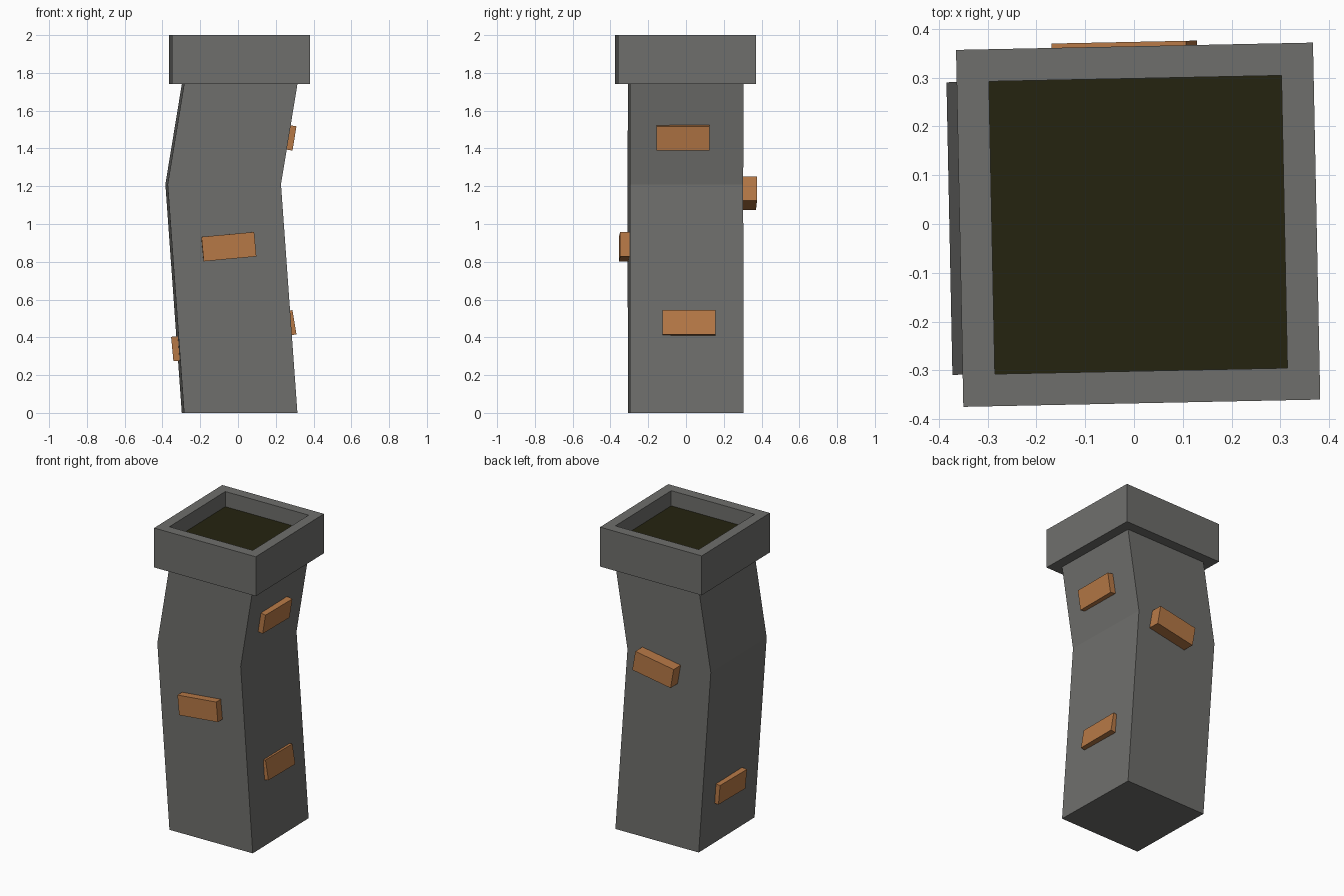
import bpy, bmesh, math
from mathutils import Matrix, Vector

if "Cube" in bpy.data.objects:
    bpy.data.objects.remove(bpy.data.objects["Cube"])

TWIST = math.radians(1.17)                      # whole chimney is turned slightly
BASE = Matrix.Translation((0.0085, -0.0015, 0)) @ Matrix.Rotation(TWIST, 4, 'Z')


def material(name, rgb):
    m = bpy.data.materials.new(name)
    m.diffuse_color = (*rgb, 1)
    m.use_nodes = True
    m.node_tree.nodes["Principled BSDF"].inputs["Base Color"].default_value = m.diffuse_color
    return m


stone = material("grey_stone", (0.158, 0.158, 0.150))
brick = material("orange_brick", (0.47, 0.19, 0.062))
soot = material("dark_soot", (0.018, 0.017, 0.005))


def finish(name, bm, mats):
    bmesh.ops.recalc_face_normals(bm, faces=bm.faces)
    me = bpy.data.meshes.new(name)
    bm.to_mesh(me)
    bm.free()
    for m in mats:
        me.materials.append(m)
    ob = bpy.data.objects.new(name, me)
    bpy.context.collection.objects.link(ob)
    return ob


def square_loft(name, rings, mats, end_material=0):
    """Join square rings (half width, x shift, z) and close both ends."""
    bm = bmesh.new()
    loops = [[bm.verts.new(BASE @ Vector((sx * h + dx, sy * h, z)))
              for sx, sy in ((-1, -1), (1, -1), (1, 1), (-1, 1))]
             for h, dx, z in rings]
    for a, b in zip(loops, loops[1:]):
        for i in range(4):
            j = (i + 1) % 4
            bm.faces.new((a[i], a[j], b[j], b[i]))
    bm.faces.new(loops[0][::-1])
    bm.faces.new(loops[-1]).material_index = end_material
    return finish(name, bm, mats)


# Bent shaft
square_loft("chimney_shaft",
            [(0.3, 0, 0), (0.3, -0.087, 1.21), (0.3, 0, 1.74)], [stone])

# Cap with a sunken sooty opening
square_loft("chimney_cap",
            [(0.366, 0, 1.74), (0.366, 0, 2.0), (0.3, 0, 2.0), (0.3, 0, 1.9)],
            [stone, soot], 1)


def add_brick(name, centre, facing, lean=0, roll=0, depth=0.09):
    """Brick whose outer face centre is given; local -y points outwards."""
    bm = bmesh.new()
    bmesh.ops.create_cube(bm, size=1)
    m = (Matrix.Translation(centre)
         @ Matrix.Rotation(math.radians(facing) + TWIST, 4, 'Z')
         @ Matrix.Rotation(math.radians(lean), 4, 'X')
         @ Matrix.Rotation(math.radians(roll), 4, 'Y')
         @ Matrix.Translation((0, depth / 2, 0))
         @ Matrix.Diagonal((0.28, depth, 0.13, 1)))
    bm.transform(m)
    finish(name, bm, [brick])


# Loose bricks standing out of each side
add_brick("front_brick", (-0.048, -0.352, 0.88), 0, roll=-5.3)
add_brick("back_brick", (-0.02, 0.373, 1.163), 180, roll=10, depth=0.12)
add_brick("upper_right_brick", (0.299, -0.015, 1.453), 90 - 1.17, lean=9.2)
add_brick("lower_right_brick", (0.299, 0.015, 0.48), 90 - 1.17, lean=-9.5)
add_brick("left_brick", (-0.348, 0.01, 0.338), 270 - 1.17, lean=5.4)
